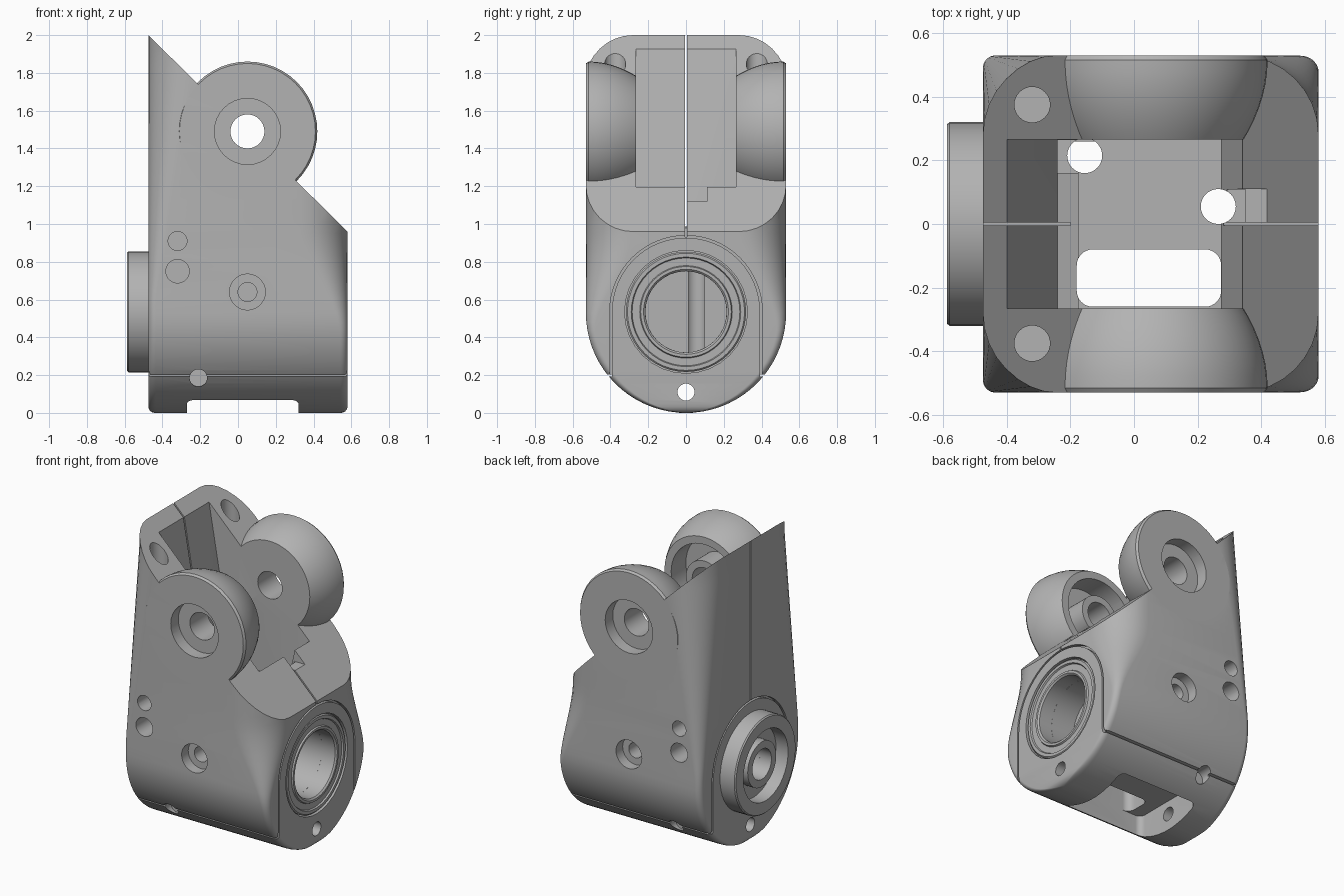
import bpy, bmesh, math
from mathutils import Vector

cube = bpy.data.objects.get("Cube")
if cube:
    bpy.data.objects.remove(cube, do_unlink=True)

grey = bpy.data.materials.new("matte_grey")
grey.use_nodes = True
colour = (0.45, 0.45, 0.45, 1)
grey.diffuse_color = colour
grey.node_tree.nodes["Principled BSDF"].inputs["Base Color"].default_value = colour


def place(axis, u, v, t):
    return {"x": (t, u, v), "y": (u, t, v), "z": (u, v, t)}[axis]


def loft(name, rings, wrap=False):
    """Skin a list of equal point rings; cap the ends or wrap round."""
    bm = bmesh.new()
    vs = [[bm.verts.new(p) for p in ring] for ring in rings]
    n = len(vs[0])
    pairs = list(zip(vs, vs[1:]))
    if wrap:
        pairs.append((vs[-1], vs[0]))
    else:
        bm.faces.new(vs[0])
        bm.faces.new(vs[-1])
    for a, b in pairs:
        for i in range(n):
            j = (i + 1) % n
            bm.faces.new((a[i], a[j], b[j], b[i]))
    bmesh.ops.recalc_face_normals(bm, faces=bm.faces)
    mesh = bpy.data.meshes.new(name)
    bm.to_mesh(mesh)
    bm.free()
    mesh.materials.append(grey)
    obj = bpy.data.objects.new(name, mesh)
    bpy.context.collection.objects.link(obj)
    return obj


def circle(r, cu=0, cv=0, n=48):
    return [(cu + r * math.cos(math.tau * i / n), cv + r * math.sin(math.tau * i / n)) for i in range(n)]


def prism(name, axis, pts, a, b):
    return loft(name, [[place(axis, u, v, t) for u, v in pts] for t in (a, b)])


def box(x0, x1, y0, y1, z0, z1):
    return prism("cutter", "z", [(x0, y0), (x1, y0), (x1, y1), (x0, y1)], z0, z1)


def turned(name, axis, cu, cv, profile, wrap=True):
    """Lathe a (radius, position) profile about an axis."""
    return loft(name, [[place(axis, u, v, t) for u, v in circle(r, cu, cv)] for r, t in profile], wrap)


def combine(tool, op="DIFFERENCE"):
    tool.hide_render = True
    mod = body.modifiers.new("shape", "BOOLEAN")
    mod.operation, mod.solver, mod.object = op, "EXACT", tool
    bpy.context.view_layer.objects.active = body
    bpy.ops.object.modifier_apply(modifier=mod.name)
    bpy.data.objects.remove(tool, do_unlink=True)


def bore(axis, cu, cv, r, a, b):
    combine(prism("cutter", axis, circle(r, cu, cv, 32), a, b))


def smooth(obj):
    bpy.ops.object.select_all(action="DESELECT")
    obj.select_set(True)
    bpy.context.view_layer.objects.active = obj
    bpy.ops.object.shade_smooth_by_angle(angle=0.5)


def rounded(x0, x1, y0, y1, r0, r1, n=8):
    """Rounded rectangle with one radius at each x end."""
    pts = []
    for cx, cy, r, start in ((x1 - r1, y1 - r1, r1, 0), (x0 + r0, y1 - r0, r0, 1),
                             (x0 + r0, y0 + r0, r0, 2), (x1 - r1, y0 + r1, r1, 3)):
        for i in range(n + 1):
            a = (start + i / n) * math.pi / 2
            pts.append((cx + r * math.cos(a), cy + r * math.sin(a)))
    return pts


# Housing: round underside, corner radii that grow with height
W = 0.53
levels = [W - W * math.cos(math.pi / 2 * i / 18) for i in range(19)]
levels += [W + 0.06 * i for i in range(1, 27)]
rings = []
for z in levels:
    w = max(0.03, math.sqrt(max(0, W * W - (W - z) ** 2))) if z < W else W
    low = min(0.04, w * 0.9)
    inset = 0.035 * (1 - math.sqrt(1 - (1 - z / 0.035) ** 2)) if z < 0.035 else 0
    k = min(1, max(0, (z - 0.4) / 0.58))
    r_right = low + 0.21 * k * k * (3 - 2 * k)
    r_left = low + 0.21 * min(1, max(0, (z - 0.6) / 1.3))
    rings.append([(x, y, z) for x, y in rounded(-0.475 + inset, 0.58 - inset, -w, w, r_left, r_right)])
body = loft("housing", rings)

# Slanted top
bm = bmesh.new()
bm.from_mesh(body.data)
cut = bmesh.ops.bisect_plane(bm, geom=bm.verts[:] + bm.edges[:] + bm.faces[:], plane_co=(0.58, 0, 0.96),
                             plane_no=Vector((1.04, 0, 1.055)).normalized(), clear_outer=True)
bmesh.ops.holes_fill(bm, edges=[e for e in bm.edges if e.is_boundary], sides=0)
bmesh.ops.recalc_face_normals(bm, faces=bm.faces)
bm.to_mesh(body.data)
bm.free()

# Domed pivot ears
EX, EZ = 0.05, 1.49
for s in (-1, 1):
    dome = [(0.36, W), (0.37, 0.515)]
    dome += [(0.37 - 0.085 * (i / 7) ** 2, 0.515 - 0.265 * i / 7) for i in range(1, 8)]
    combine(turned("ear", "y", EX, EZ, [(r, s * t) for r, t in dome], False), "UNION")

# Inner well and underside pocket
well = [(-0.4, 2.1), (-0.4, 1.93), (-0.24, 1.0), (-0.175, 0.98), (-0.175, 0.9),
        (0.275, 0.9), (0.345, 1.21), (0.345, 2.1)]
combine(prism("cutter", "y", well, -0.265, 0.265))
combine(prism("cutter", "z", rounded(-0.27, 0.32, -0.26, 0.26, 0.04, 0.04), -0.1, 0.2))

# Floor slot, cable holes and their channels
combine(prism("cutter", "z", rounded(-0.18, 0.274, -0.26, -0.08, 0.05, 0.05), 0.1, 1.0))
bore("z", -0.155, 0.215, 0.055, 0.1, 1.3)
bore("z", 0.265, 0.055, 0.055, 0.1, 1.3)
combine(box(-0.24, -0.155, 0.16, 0.264, 0.93, 1.2))
combine(box(0.265, 0.35, 0.001, 0.109, 0.98, 1.4))
combine(box(0.265, 0.43, 0, 0.11, 1.12, 1.4))

# Split between the two halves
for x0, x1 in ((-0.6, -0.2), (0.25, 0.7)):
    combine(box(x0, x1, -0.005, 0.005, 0.93, 2.2))

# Pivot holes and side screw holes
for s in (-1, 1):
    bore("y", EX, EZ, 0.175, s * 0.45, s * 0.6)
    bore("y", EX, EZ, 0.09, s * 0.2, s * 0.6)
    bore("y", -0.32, 0.91, 0.05, s * 0.36, s * 0.6)
    bore("y", -0.32, 0.75, 0.062, s * 0.38, s * 0.6)
    bore("y", EX, 0.64, 0.095, s * 0.46, s * 0.6)
    bore("y", EX, 0.64, 0.05, s * 0.3, s * 0.6)
    bore("y", -0.21, 0.185, 0.046, s * 0.34, s * 0.6)
    bore("z", -0.32, s * 0.375, 0.056, 1.6, 2.1)
bore("x", 0, 0.11, 0.045, -0.7, 0.7)

# Hollow round the boss of the front ear
combine(turned("cutter", "y", EX, EZ, [(0.135, -0.24), (0.245, -0.24), (0.245, -0.42), (0.135, -0.42)]))

# Seams of the bottom cover: arched on the ends, straight along the sides
BZ = 0.535


def arch(r):
    pts = [(r * math.cos(math.pi * i / 32), BZ + r * math.sin(math.pi * i / 32)) for i in range(33)]
    return [(r, 0.195)] + pts + [(-r, 0.195)]


for a, b in ((0.555, 0.7), (-0.7, -0.45)):
    combine(prism("cutter", "x", arch(0.404) + arch(0.392)[::-1], a, b))
for s in (-1, 1):
    combine(box(-0.7, 0.7, *sorted((s * 0.393, s * 0.6)), 0.192, 0.204))

# Bearing seats
bore("x", 0, BZ, 0.325, 0.47, 0.7)
bore("x", 0, BZ, 0.215, 0.3, 0.7)
bore("x", 0, BZ, 0.1, -0.6, -0.3)
smooth(body)

# Bearing in the right end
bearing = [(0.215, 0.46), (0.215, 0.565), (0.225, 0.575), (0.24, 0.575), (0.245, 0.565), (0.285, 0.565),
           (0.29, 0.575), (0.31, 0.575), (0.318, 0.567), (0.318, 0.46)]
smooth(turned("bearing", "x", 0, BZ, bearing))

# Projecting collar on the left end
collar = [(0.1, -0.45), (0.1, -0.56), (0.15, -0.56), (0.15, -0.5), (0.235, -0.5), (0.235, -0.588),
          (0.313, -0.588), (0.32, -0.58), (0.32, -0.45)]
smooth(turned("shaft_collar", "x", 0, BZ, collar))
